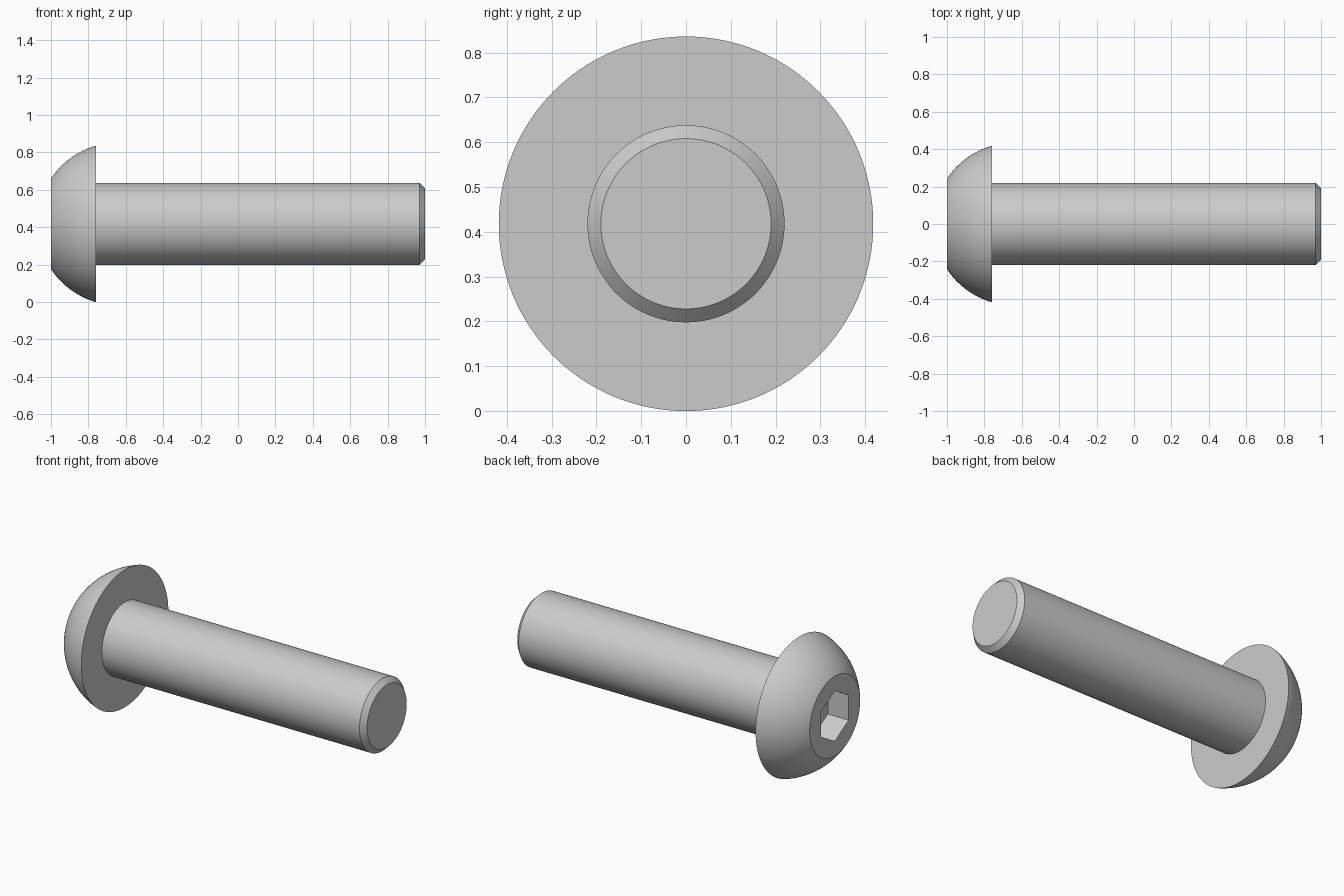
import bpy, bmesh, math
from mathutils import Matrix

if "Cube" in bpy.data.objects:
    bpy.data.objects.remove(bpy.data.objects["Cube"])

R_HEAD, R_SHAFT = 0.418, 0.22
X_SEAT, CHAMFER = -0.76, 0.03
SEGMENTS = 128


def add_object(name, bm):
    bmesh.ops.recalc_face_normals(bm, faces=bm.faces)
    mesh = bpy.data.meshes.new(name)
    bm.to_mesh(mesh)
    bm.free()
    obj = bpy.data.objects.new(name, mesh)
    bpy.context.collection.objects.link(obj)
    obj.location.z = R_HEAD
    return obj


# Half profile (x, radius): domed head, flat underside, shank, chamfered tip
centre, face_r, steps = -0.637, 0.242, 16
dome_r = math.hypot(-1 - centre, face_r)
a0 = math.atan2(face_r, -1 - centre)
a1 = math.acos((X_SEAT - centre) / dome_r)
profile = [(centre + dome_r * math.cos(a0 + (a1 - a0) * i / steps),
            dome_r * math.sin(a0 + (a1 - a0) * i / steps)) for i in range(steps + 1)]
profile[-1] = (X_SEAT, R_HEAD)
profile += [(X_SEAT, R_SHAFT), (1 - CHAMFER, R_SHAFT), (1, R_SHAFT - CHAMFER)]

# Screw body: rings of the profile around the x axis, closed by end caps
bm = bmesh.new()
rings = []
for x, r in profile:
    angles = [2 * math.pi * k / SEGMENTS for k in range(SEGMENTS)]
    rings.append([bm.verts.new((x, r * math.cos(a), r * math.sin(a))) for a in angles])
for a, b in zip(rings, rings[1:]):
    for k in range(SEGMENTS):
        n = (k + 1) % SEGMENTS
        bm.faces.new((a[k], a[n], b[n], b[k]))
bm.faces.new(rings[0])
bm.faces.new(rings[-1])
screw = add_object("button_head_screw", bm)

# Hexagonal drive socket, with corners pointing up and down
bm = bmesh.new()
hex_r, depth = 0.264 / math.sqrt(3), 0.14
bmesh.ops.create_cone(bm, cap_ends=True, segments=6, radius1=hex_r, radius2=hex_r,
                      depth=2 * depth)
bmesh.ops.rotate(bm, verts=bm.verts, matrix=Matrix.Rotation(math.pi / 2, 3, 'Y'))
if max(v.co.z for v in bm.verts) < hex_r * 0.95:
    bmesh.ops.rotate(bm, verts=bm.verts, matrix=Matrix.Rotation(math.pi / 6, 3, 'X'))
bmesh.ops.translate(bm, verts=bm.verts, vec=(-1, 0, 0))
cutter = add_object("socket_cutter", bm)
cutter.hide_render = True

cut = screw.modifiers.new("socket", 'BOOLEAN')
cut.operation = 'DIFFERENCE'
cut.solver = 'EXACT'
cut.object = cutter
bpy.context.view_layer.objects.active = screw
screw.select_set(True)
bpy.ops.object.modifier_apply(modifier=cut.name)
bpy.data.objects.remove(cutter)
bpy.ops.object.shade_smooth_by_angle(angle=math.radians(25))
